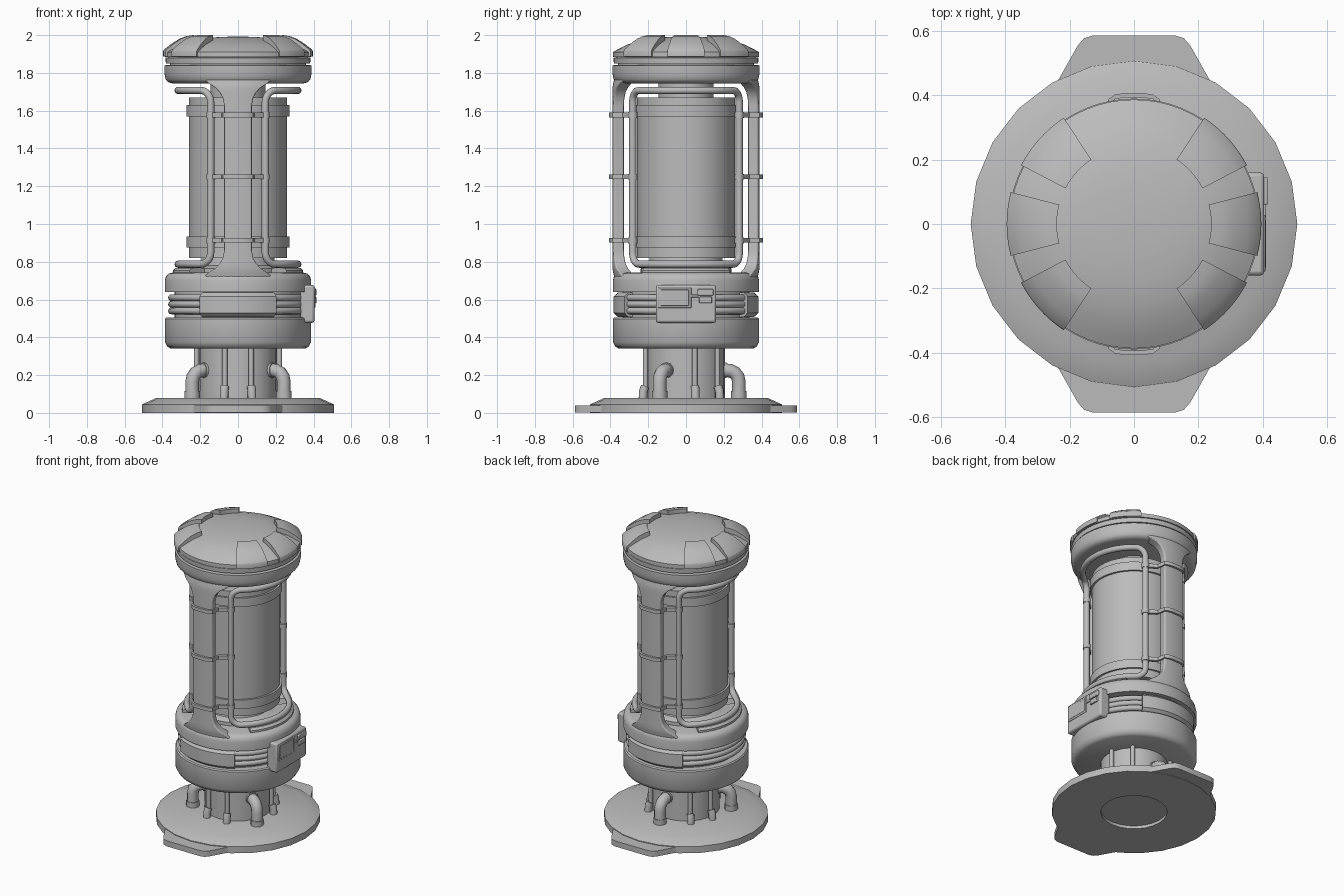
import bpy, bmesh
from math import sin, cos, radians, pi

if "Cube" in bpy.data.objects:
    bpy.data.objects.remove(bpy.data.objects["Cube"], do_unlink=True)

grey = bpy.data.materials.new("plain_grey")
grey.use_nodes = True
COLOUR = (0.5, 0.5, 0.5, 1)
grey.diffuse_color = COLOUR
grey.node_tree.nodes["Principled BSDF"].inputs["Base Color"].default_value = COLOUR
parts = []


def add(name, mesh):
    mesh.materials.clear()
    mesh.materials.append(grey)
    ob = bpy.data.objects.new(name, mesh)
    bpy.context.collection.objects.link(ob)
    parts.append(ob)
    return ob


def bevel(ob, width, segments=2):
    mod = ob.modifiers.new("bevel", "BEVEL")
    mod.width, mod.segments, mod.limit_method = width, segments, "ANGLE"
    mod.angle_limit = radians(40)
    return ob


def loft(name, rings, closed=True, wrap=False):
    """Skin a list of equal point rings; cap the ends unless wrapped."""
    bm = bmesh.new()
    rows = [[bm.verts.new(p) for p in ring] for ring in rings]
    n = len(rows[0])
    pairs = list(zip(rows, rows[1:])) + ([(rows[-1], rows[0])] if wrap else [])
    for a, b in pairs:
        for i in range(n if closed else n - 1):
            j = (i + 1) % n
            bm.faces.new((a[i], a[j], b[j], b[i]))
    if not wrap:
        bm.faces.new(rows[0])
        bm.faces.new(rows[-1])
    bmesh.ops.remove_doubles(bm, verts=bm.verts, dist=1e-5)
    bmesh.ops.dissolve_degenerate(bm, edges=bm.edges, dist=1e-6)
    bmesh.ops.recalc_face_normals(bm, faces=bm.faces)
    mesh = bpy.data.meshes.new(name)
    bm.to_mesh(mesh)
    bm.free()
    return add(name, mesh)


def polar(r, deg, z):
    return (r * cos(radians(deg)), r * sin(radians(deg)), z)


def revolve(name, profile, sides=64):
    """Full turn of an open (r, z) profile that starts and ends on the axis."""
    rings = [[polar(r, 360 * k / sides, z) for r, z in profile] for k in range(sides)]
    return loft(name, rings, closed=False, wrap=True)


def sector(name, profile, centre, half, steps=10):
    """Part turn of a closed (r, z) profile."""
    return loft(name, [[polar(r, centre - half + 2 * half * k / steps, z) for r, z in profile]
                       for k in range(steps + 1)])


def cylinder(name, r, z0, z1, sides=64):
    return revolve(name, [(0, z0), (r, z0), (r, z1), (0, z1)], sides)


def prism(name, outline, z0, z1):
    return loft(name, [[(x, y, z) for x, y in outline] for z in (z0, z1)])


def mirrored(half):
    return half + [(-x, y) for x, y in reversed(half)]


def tube(name, points, radius, cyclic=False):
    curve = bpy.data.curves.new(name, "CURVE")
    curve.dimensions = "3D"
    curve.bevel_depth, curve.bevel_resolution, curve.use_fill_caps = radius, 4, True
    spline = curve.splines.new("POLY")
    spline.points.add(len(points) - 1)
    for p, co in zip(spline.points, points):
        p.co = (*co, 1)
    spline.use_cyclic_u = cyclic
    temp = bpy.data.objects.new("temp", curve)
    mesh = bpy.data.meshes.new_from_object(temp)
    bpy.data.objects.remove(temp)
    return add(name, mesh)


def box(name, x, y, z, width):
    return bevel(prism(name, [(x[0], y[0]), (x[1], y[0]), (x[1], y[1]), (x[0], y[1])], *z), width)


# Base plate, hollow below the neck, with two foot tabs
revolve("base_plate", [(0, .02), (.205, .02), (.205, 0), (.508, 0), (.508, .045), (.43, .08), (0, .08)], 24)
tab = [(.24, .44), (.175, .555), (.155, .578), (.125, .587)]
prism("back_tab", mirrored(tab), .002, .04)
prism("front_tab", [(x, -y) for x, y in mirrored(tab)], .002, .04)

# Neck with bent pipes and thin rods
cylinder("neck_column", .207, .04, .36, 24)
elbow = [(.28, .06), (.28, .165), (.274, .192), (.258, .212), (.235, .223), (.205, .226), (.17, .226)]
for a in (-30, 90, 210):
    tube("neck_pipe", [polar(r, a, z) for r, z in elbow], .036)
    tube("pipe_foot", [polar(.28, a, z) for z in (.07, .115)], .041)
    tube("pipe_collar", [polar(r, a, .226) for r in (.18, .215)], .041)
    for d in (-18, 18):
        tube("neck_rod", [polar(.225, a + 60 + d, z) for z in (.07, .35)], .014)
        tube("rod_socket", [polar(r, a + 60 + d, z) for r, z in ((.228, .14), (.238, .115), (.24, .07))], .023)

# Lower drum and recessed belt
revolve("lower_drum", [(0, .34), (.355, .34), (.373, .35), (.387, .375), (.387, .498), (.38, .505), (0, .505)])
cylinder("belt_core", .335, .49, .65)
block = [(.32, .508), (.36, .508), (.385, .53), (.385, .615), (.36, .638), (.32, .638)]
for a in (90, -90):
    sector("belt_block", block, a, 32)
for a in (0, 180):
    for z in (.54, .575, .61):
        tube("belt_rib", [polar(.352, a - 58 + 116 * k / 24, z) for k in range(25)], .018)

# Cage: collars and two flared legs whose ends sink into the collars
revolve("lower_collar", [(0, .64), (.387, .64), (.387, .7), (.382, .722), (.368, .737), (.35, .742), (0, .742)])
revolve("upper_collar", [(0, 1.745), (.35, 1.745), (.37, 1.751), (.383, 1.765), (.387, 1.785),
                         (.39, 1.8), (.39, 1.84), (.36, 1.842), (.36, 1.85), (.382, 1.85), (.384, 1.88), (.36, 1.885), (0, 1.885)])
flare = [(.69, .21, .3, .375), (.725, .19, .306, .381), (.745, .16, .314, .386), (.765, .125, .322, .389),
         (.79, .1, .328, .389), (.82, .083, .332, .389), (.86, .075, .334, .389)]
rows = flare + [(2.487 - z, w, r, o) for z, w, r, o in reversed(flare)]
for side in (90, -90):
    rings = []
    for z, w, inner, outer in rows:
        half = w / .389 * 180 / pi
        fan = [side + half * t / 8 for t in range(-8, 9)]
        rings.append([polar(outer, a, z) for a in fan] + [polar(inner, a, z) for a in reversed(fan)])
    bevel(loft("cage_leg", rings), .012, 3)

# Central canister
cylinder("inner_column", .145, .73, 1.76)
revolve("canister_seat", [(0, .74), (.24, .74), (.24, .765), (.2, .78), (.19, .83), (0, .83)])
for a in (0, 180):
    sector("seat_pad", [(.22, .73), (.345, .73), (.345, .755), (.33, .768), (.22, .768)], a, 42)
cylinder("canister", .26, .82, 1.67)
for z in (.875, 1.57):
    cylinder("canister_band", .273, z, z + .06)

# Side pipe loops wrapped around the canister
R, HALF, LOW, HIGH, BEND = .317, .348, .787, 1.707, .062
loop = []
for sx, z, start in ((1, HIGH, 0), (-1, HIGH, 90), (-1, LOW, 180), (1, LOW, 270)):
    cz = z - BEND if z == HIGH else z + BEND
    loop += [(sx * (HALF - BEND) + BEND * cos(radians(start + 15 * k)),
              cz + BEND * sin(radians(start + 15 * k))) for k in range(7)]
    if start in (0, 180):
        loop += [(sx * (HALF - BEND) * (1 - k / 8), z) for k in range(1, 16)]
for a in (0, 180):
    tube("pipe_loop", [polar(R, a + s / R * 180 / pi, z) for s, z in loop], .019, True)

# Straps tying the pipes to the legs
strap = [(.03, .407), (.06, .402), (.08, .388), (.088, .335), (.165, .285),
         (.155, .268), (.078, .318), (.072, .375), (.06, .388), (.03, .393)]
outer, inner = strap[:5], strap[5:]
outline = outer + inner + [(-x, y) for x, y in reversed(inner)] + [(-x, y) for x, y in reversed(outer)]
for s in (1, -1):
    for z in (.913, 1.25, 1.577):
        prism("leg_strap", [(x, s * y) for x, y in outline], z - .012, z + .012)
        for x in (-.144, .144):
            tube("pipe_clip", [(x, s * .282, z - .015), (x, s * .282, z + .015)], .024)

# Domed cap with raised panels
revolve("cap_dome", [(0, 1.993), (.1, 1.99), (.18, 1.983), (.25, 1.97), (.31, 1.95), (.36, 1.925), (.387, 1.91),
                     (.387, 1.884), (0, 1.884)])
panel = [(.24, 1.95), (.24, 2), (.275, 1.994), (.31, 1.981), (.355, 1.952), (.392, 1.923), (.396, 1.915),
         (.396, 1.886), (.36, 1.886)]
for base in (0, 180):
    for d in (-42, 0, 42):
        sector("cap_panel", panel, base + d, 14.5)

# Control box on the left side
box("control_box", (.33, .405), (-.16, .16), (.477, .677), .012)
box("screen_frame", (.39, .409), (-.148, .028), (.555, .664), .004)
box("screen", (.39, .411), (-.135, .015), (.567, .652), .002)
box("switch_bar", (.39, .411), (.02, .07), (.612, .626), .003)
box("upper_switch", (.39, .416), (.06, .145), (.622, .655), .004)
box("lower_switch", (.39, .416), (.07, .138), (.582, .615), .004)

# Smooth shading with sharp edges kept
bpy.ops.object.select_all(action="DESELECT")
for ob in parts:
    ob.select_set(True)
bpy.context.view_layer.objects.active = parts[0]
bpy.ops.object.shade_smooth_by_angle(angle=radians(38))
